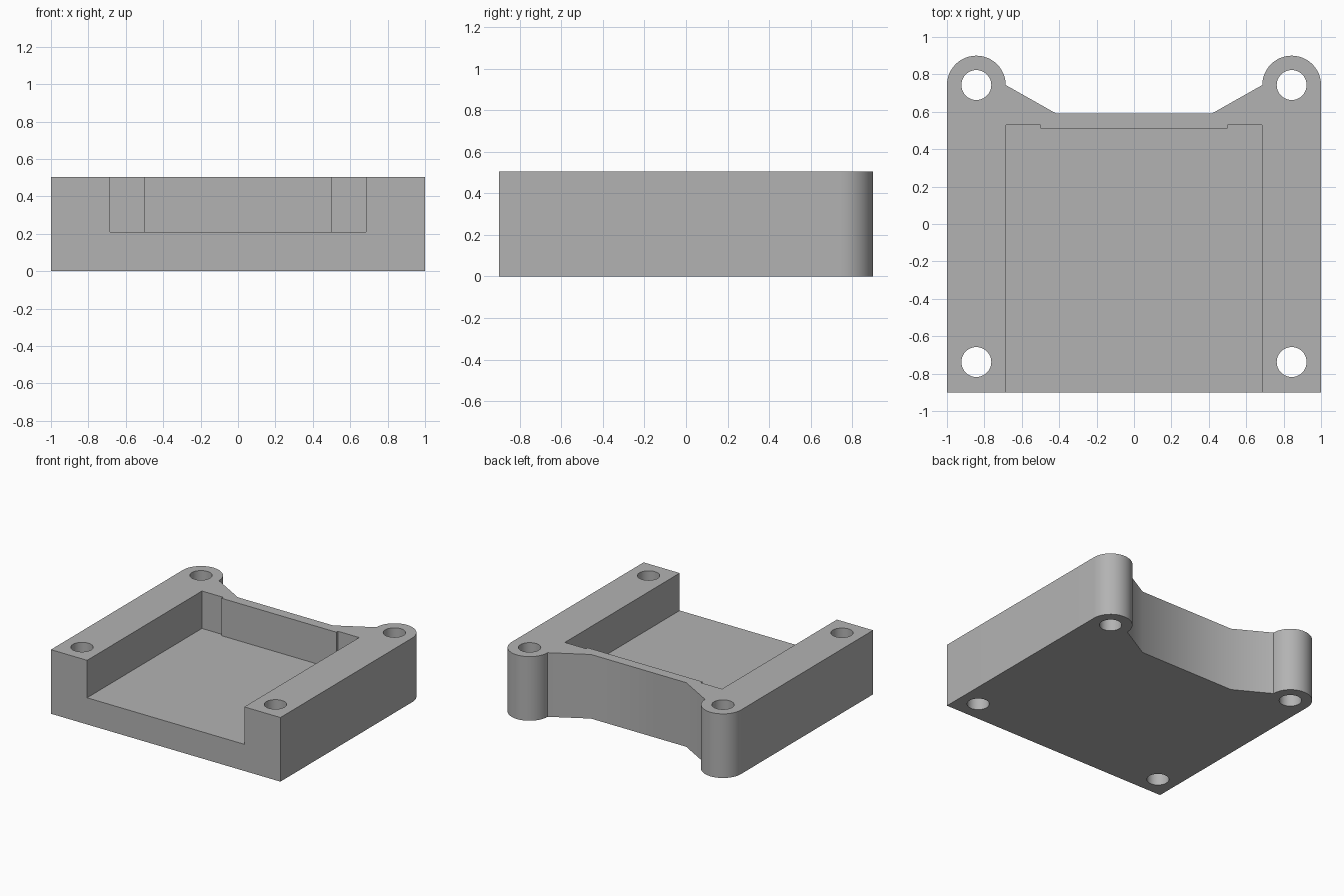
import bpy
import bmesh
from math import cos, sin, pi, radians

HEIGHT = 0.505
FLOOR = 0.21
EAR_X, EAR_Y, EAR_R = 0.843, 0.743, 0.157
HOLE_R = 0.08

cube = bpy.data.objects.get("Cube")
if cube:
    bpy.data.objects.remove(cube, do_unlink=True)

grey = bpy.data.materials.new("plain grey")
grey.use_nodes = True
colour = (0.45, 0.45, 0.45, 1)
grey.diffuse_color = colour
grey.node_tree.nodes["Principled BSDF"].inputs["Base Color"].default_value = colour


def prism(name, outline, z0, z1):
    """Extrude a closed outline from z0 up to z1."""
    bm = bmesh.new()
    face = bm.faces.new([bm.verts.new((x, y, z0)) for x, y in outline])
    top = bmesh.ops.extrude_face_region(bm, geom=[face])["geom"]
    moved = [v for v in top if isinstance(v, bmesh.types.BMVert)]
    bmesh.ops.translate(bm, verts=moved, vec=(0, 0, z1 - z0))
    bmesh.ops.recalc_face_normals(bm, faces=bm.faces)
    mesh = bpy.data.meshes.new(name)
    bm.to_mesh(mesh)
    bm.free()
    mesh.materials.append(grey)
    obj = bpy.data.objects.new(name, mesh)
    bpy.context.collection.objects.link(obj)
    return obj


def arc(cx, cy, r, sweep, steps):
    return [(cx + r * cos(sweep * i / steps), cy + r * sin(sweep * i / steps))
            for i in range(steps + 1)]


def mirrored(half):
    """Close a right-hand half outline with its mirror image."""
    return half + [(-x, y) for x, y in reversed(half)]


# Body with rounded rear ears and a sloped, recessed back wall
half_body = [(1, -0.9)] + arc(EAR_X, EAR_Y, EAR_R, pi, 24) + [(0.415, 0.59)]
body = prism("mount_body", mirrored(half_body), 0, HEIGHT)

# Pocket open at the front, with a slightly thicker middle back wall
half_pocket = [(0.685, -1.1), (0.685, 0.53), (0.5, 0.53), (0.5, 0.51)]
cutters = [prism("pocket_cutter", mirrored(half_pocket), FLOOR, HEIGHT + 0.2)]

# Four through holes for screws
for x in (-EAR_X, EAR_X):
    for y in (-0.738, EAR_Y):
        ring = arc(x, y, HOLE_R, 2 * pi, 40)[:-1]
        cutters.append(prism("screw_hole_cutter", ring, -0.2, HEIGHT + 0.2))

bpy.context.view_layer.objects.active = body
for cutter in cutters:
    mod = body.modifiers.new("cut", 'BOOLEAN')
    mod.operation = 'DIFFERENCE'
    mod.solver = 'EXACT'
    mod.object = cutter
    bpy.ops.object.modifier_apply(modifier=mod.name)
    bpy.data.objects.remove(cutter, do_unlink=True)

bpy.ops.object.select_all(action='DESELECT')
body.select_set(True)
bpy.ops.object.shade_smooth_by_angle(angle=radians(30))
